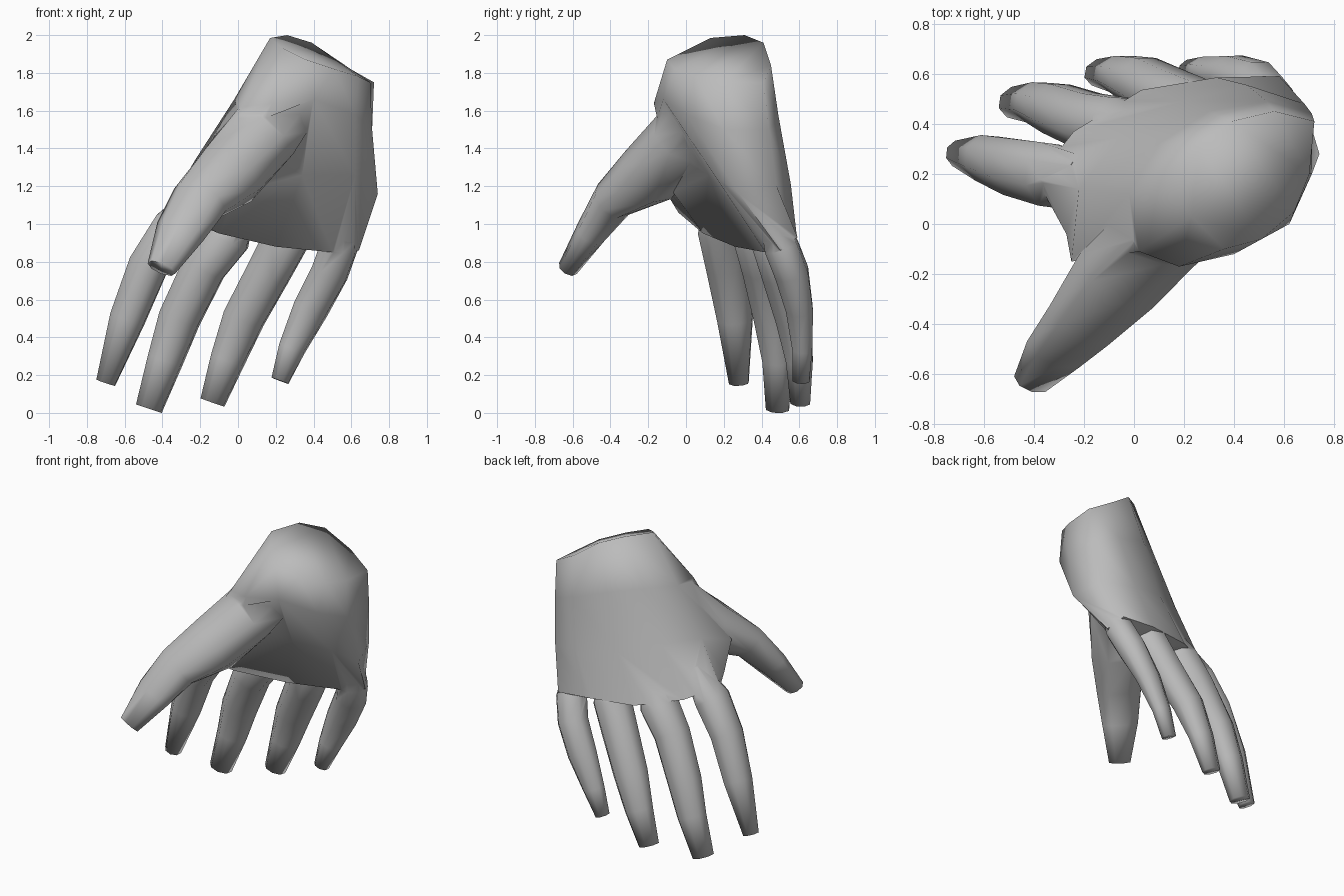
import bpy, bmesh, math
from mathutils import Vector

skin = bpy.data.materials.new("plain_grey")
skin.diffuse_color = (0.5, 0.5, 0.5, 1)


def loft(name, rings):
    """Skin a closed mesh over rings with equal point counts."""
    bm = bmesh.new()
    rows = [[bm.verts.new(p) for p in ring] for ring in rings]
    n = len(rows[0])
    for a, b in zip(rows, rows[1:]):
        for i in range(n):
            j = (i + 1) % n
            bm.faces.new((a[i], a[j], b[j], b[i]))
    bm.faces.new(rows[0])
    bm.faces.new(rows[-1])
    bmesh.ops.triangulate(bm, faces=[f for f in bm.faces if len(f.verts) > 4])
    bmesh.ops.recalc_face_normals(bm, faces=bm.faces)
    mesh = bpy.data.meshes.new(name)
    bm.to_mesh(mesh)
    bm.free()
    mesh.materials.append(skin)
    obj = bpy.data.objects.new(name, mesh)
    bpy.context.collection.objects.link(obj)
    return obj


def digit(name, across, sections, sides=8):
    """Tapered finger: each section is (x, y, z, half width, half depth)."""
    pts = [Vector(s[:3]) for s in sections]
    rings = []
    for i, (c, s) in enumerate(zip(pts, sections)):
        t = (pts[min(i + 1, len(pts) - 1)] - pts[max(i - 1, 0)]).normalized()
        u = Vector(across)
        u = (u - t * u.dot(t)).normalized()
        v = t.cross(u)
        rings.append([c + u * s[3] * math.cos(a) + v * s[4] * math.sin(a)
                      for a in (math.tau * k / sides for k in range(sides))])
    return loft(name, rings)


# Palm rings: five points along the palm side, five back along the outer side
wrist = [(0.23, 0.03, 1.935), (0.36, -0.10, 1.87), (0.51, -0.06, 1.82),
         (0.64, 0.05, 1.78), (0.70, 0.20, 1.75), (0.72, 0.41, 1.75),
         (0.56, 0.45, 1.84), (0.39, 0.41, 1.96), (0.26, 0.31, 2.00),
         (0.17, 0.13, 1.985)]
heel = [(0.02, -0.11, 1.62), (0.18, -0.17, 1.64), (0.40, -0.12, 1.66),
        (0.62, 0.00, 1.58), (0.71, 0.20, 1.50), (0.71, 0.44, 1.50),
        (0.53, 0.49, 1.57), (0.30, 0.45, 1.65), (0.10, 0.32, 1.68),
        (-0.02, 0.12, 1.66)]
middle = [(-0.25, -0.15, 1.24), (0.00, -0.07, 1.17), (0.34, 0.12, 1.26),
          (0.62, 0.15, 1.26), (0.74, 0.28, 1.16), (0.68, 0.48, 1.20),
          (0.45, 0.555, 1.21), (0.20, 0.49, 1.28), (-0.05, 0.35, 1.34),
          (-0.22, 0.14, 1.35)]
knuckles = [(-0.27, -0.04, 1.06), (-0.10, 0.09, 0.95), (0.20, 0.26, 0.88),
            (0.50, 0.42, 0.85), (0.64, 0.50, 0.86), (0.58, 0.59, 0.93),
            (0.33, 0.585, 0.95), (0.03, 0.535, 0.96), (-0.24, 0.37, 1.01),
            (-0.39, 0.18, 1.07)]
hand = loft("hand", [wrist, heel, middle, knuckles])

# Thumb and four fingers, each starting inside the palm
row = (0.93, 0.29, -0.20)
parts = [
    digit("thumb", (1, 0, 0), [
        (0.32, 0.10, 1.70, .16, .14), (0.12, -0.02, 1.47, .21, .17),
        (-0.05, -0.20, 1.26, .20, .175), (-0.20, -0.385, 1.13, .16, .115),
        (-0.305, -0.50, 0.96, .135, .085), (-0.405, -0.625, 0.765, .08, .055)]),
    digit("index_finger", row, [
        (-0.20, 0.20, 1.16, .07, .08), (-0.34, 0.195, 0.98, .12, .14),
        (-0.475, 0.225, 0.78, .112, .125), (-0.585, 0.26, 0.50, .10, .10),
        (-0.70, 0.28, 0.16, .055, .055)]),
    digit("middle_finger", row, [
        (0.02, 0.35, 1.12, .08, .07), (-0.06, 0.38, 0.93, .135, .135),
        (-0.18, 0.41, 0.77, .125, .12), (-0.31, 0.46, 0.50, .118, .105),
        (-0.385, 0.485, 0.28, .10, .085), (-0.472, 0.485, 0.022, .075, .065)]),
    digit("ring_finger", row, [
        (0.30, 0.44, 1.10, .08, .07), (0.25, 0.46, 0.91, .13, .12),
        (0.16, 0.505, 0.74, .125, .11), (0.03, 0.57, 0.50, .118, .10),
        (-0.055, 0.60, 0.28, .097, .075), (-0.135, 0.605, 0.055, .07, .055)]),
    digit("little_finger", row, [
        (0.56, 0.44, 1.08, .06, .06), (0.535, 0.505, 0.88, .105, .095),
        (0.485, 0.56, 0.74, .105, .095), (0.385, 0.60, 0.55, .10, .075),
        (0.285, 0.615, 0.34, .075, .055), (0.222, 0.61, 0.17, .05, .047)]),
]

# Fuse the digits with the palm into one skin
bpy.context.view_layer.objects.active = hand
for part in parts:
    mod = hand.modifiers.new("join_" + part.name, 'BOOLEAN')
    mod.operation = 'UNION'
    mod.solver = 'EXACT'
    mod.object = part
    bpy.ops.object.modifier_apply(modifier=mod.name)
    bpy.data.objects.remove(part)

# Smooth skin with crisp webs between the fingers, soft wrist and thumb tip
bpy.ops.object.select_all(action='DESELECT')
hand.select_set(True)
bpy.ops.object.shade_smooth_by_angle(angle=math.radians(70))
verts = hand.data.vertices
for edge in hand.data.edges:
    a, b = (verts[i].co for i in edge.vertices)
    if min(a.z, b.z) > 1.4 or max(a.z, b.z) < 0.8:
        edge.use_edge_sharp = False
